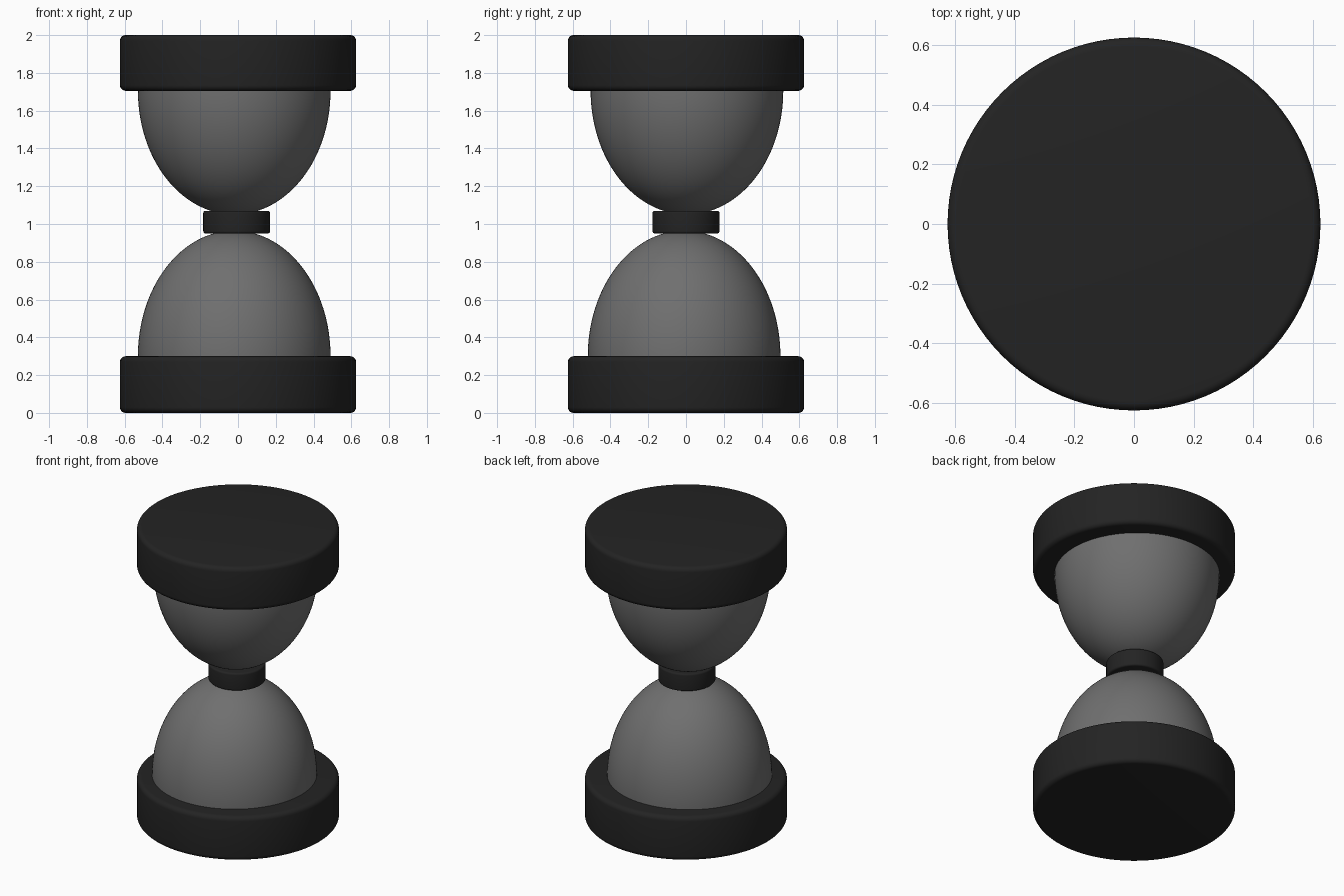
import bpy
import bmesh
import math

cube = bpy.data.objects.get("Cube")
if cube:
    bpy.data.objects.remove(cube)


def make_material(name, value):
    mat = bpy.data.materials.new(name)
    mat.use_nodes = True
    color = (value, value, value, 1)
    mat.diffuse_color = color
    mat.node_tree.nodes["Principled BSDF"].inputs["Base Color"].default_value = color
    return mat


black = make_material("matte black", 0.017)
grey = make_material("smoky grey", 0.16)


def lathe(name, profile, location, mat, segments=96):
    """Spin an (r, z) profile that starts and ends on the axis."""
    bm = bmesh.new()
    verts = [bm.verts.new((r, 0, z)) for r, z in profile]
    edges = [bm.edges.new(pair) for pair in zip(verts, verts[1:])]
    bmesh.ops.spin(bm, geom=verts + edges, cent=(0, 0, 0), axis=(0, 0, 1),
                   angle=math.tau, steps=segments)
    bmesh.ops.remove_doubles(bm, verts=bm.verts, dist=0.0001)
    bmesh.ops.recalc_face_normals(bm, faces=bm.faces)
    mesh = bpy.data.meshes.new(name)
    bm.to_mesh(mesh)
    bm.free()
    mesh.materials.append(mat)
    obj = bpy.data.objects.new(name, mesh)
    obj.location = location
    bpy.context.collection.objects.link(obj)
    bpy.ops.object.select_all(action="DESELECT")
    obj.select_set(True)
    bpy.context.view_layer.objects.active = obj
    bpy.ops.object.shade_smooth_by_angle(angle=math.radians(35))
    return obj


def rounded_disc(name, radius, bottom, top, bevel, x=0.0):
    """Solid disc with rounded rims."""
    steps = 5
    arc = [math.pi / 2 * i / steps for i in range(steps + 1)]
    inner = radius - bevel
    lower = [(inner + bevel * math.sin(a), bottom + bevel * (1 - math.cos(a))) for a in arc]
    upper = [(r, top + bottom - z) for r, z in reversed(lower)]
    profile = [(0, bottom)] + lower + upper + [(0, top)]
    return lathe(name, profile, (x, 0, 0), black)


def bulb(name, base, height, direction, y):
    """Half ellipsoid dome with its open end closed inside a cap."""
    steps = 32
    profile = [(0, -0.03 * direction), (0.51, -0.03 * direction)]
    for i in range(steps + 1):
        a = math.pi / 2 * i / steps
        r = 0.0 if i == steps else 0.51 * math.cos(a)
        profile.append((r, direction * height * math.sin(a)))
    return lathe(name, profile, (-0.02, y, base), grey)


# End caps and the collar between the bulbs
rounded_disc("bottom_cap", 0.625, 0.0, 0.3, 0.03)
rounded_disc("top_cap", 0.625, 1.705, 2.0, 0.03)
rounded_disc("neck_collar", 0.177, 0.95, 1.07, 0.012, x=-0.007)

# Bulbs
bulb("lower_bulb", 0.3, 0.665, 1, -0.01)
bulb("upper_bulb", 1.705, 0.655, -1, 0.005)
